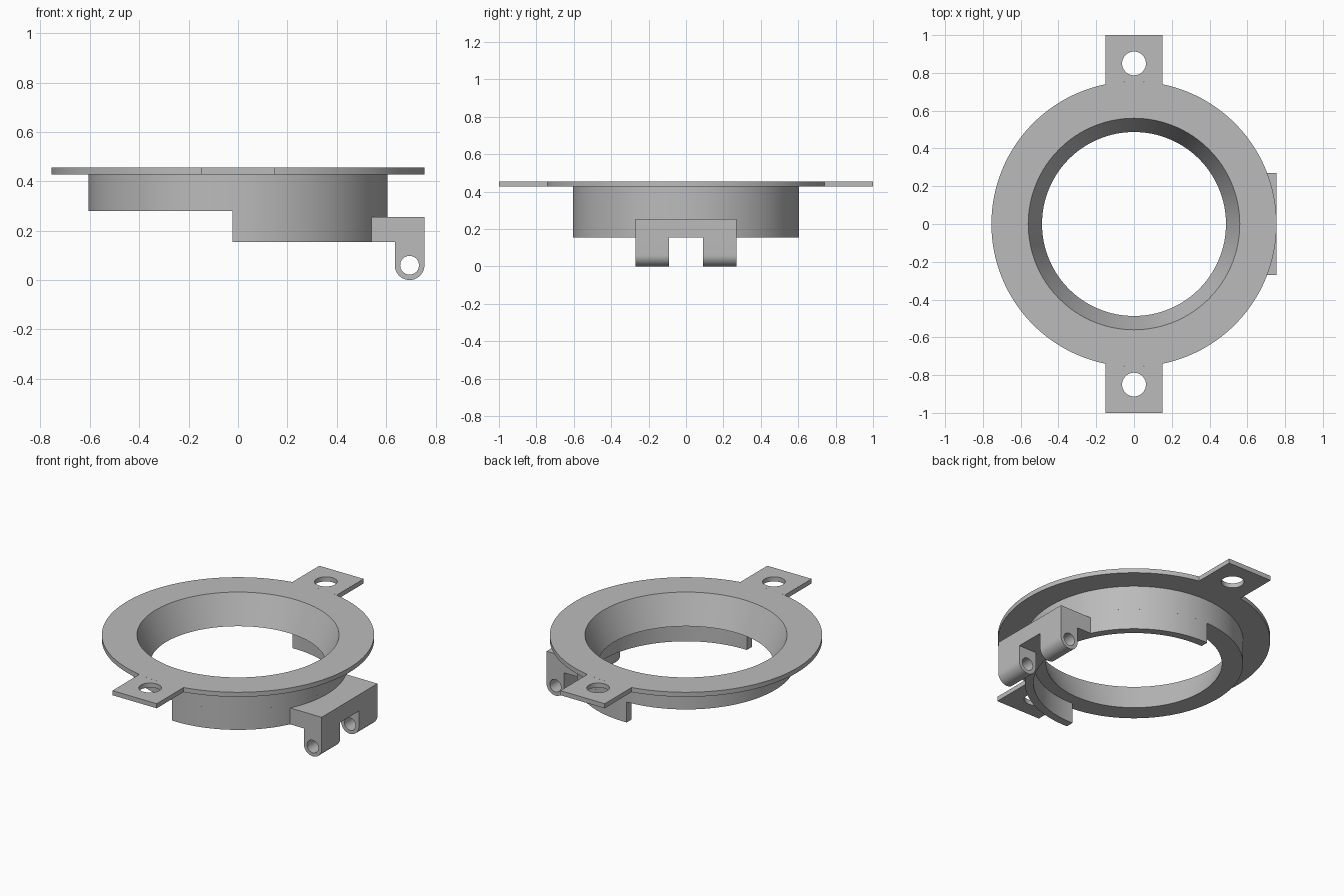
import bpy, bmesh
from math import pi, cos, sin, acos, asin, radians

cube = bpy.data.objects.get("Cube")
if cube:
    bpy.data.objects.remove(cube, do_unlink=True)

grey = bpy.data.materials.new("plain grey")
grey.use_nodes = True
GREY = (0.5, 0.5, 0.5, 1)
grey.diffuse_color = GREY
grey.node_tree.nodes["Principled BSDF"].inputs["Base Color"].default_value = GREY


def arc(radius, start, end, steps, cx=0, cy=0):
    """Points along an arc, both ends included."""
    angles = [start + (end - start) * i / steps for i in range(steps + 1)]
    return [(cx + radius * cos(a), cy + radius * sin(a)) for a in angles]


def circle(radius, cx, cy, steps=40):
    return arc(radius, 0, 2 * pi, steps, cx, cy)[:-1]


def finish(obj, bm):
    """Weld, fix normals, colour and shade the part."""
    bmesh.ops.remove_doubles(bm, verts=bm.verts, dist=1e-5)
    bmesh.ops.recalc_face_normals(bm, faces=bm.faces)
    bm.to_mesh(obj.data)
    bm.free()
    obj.data.materials.clear()
    obj.data.materials.append(grey)
    bpy.ops.object.select_all(action='DESELECT')
    obj.select_set(True)
    bpy.context.view_layer.objects.active = obj
    bpy.ops.object.shade_smooth_by_angle(angle=radians(30))
    return obj


def plate(name, loops, thickness, location, rotation=(0, 0, 0)):
    """Extrude an outline, with any further loops cut out as holes."""
    curve = bpy.data.curves.new(name, 'CURVE')
    curve.dimensions = '2D'
    curve.fill_mode = 'BOTH'
    curve.extrude = thickness / 2
    for loop in loops:
        spline = curve.splines.new('POLY')
        spline.points.add(len(loop) - 1)
        for point, (x, y) in zip(spline.points, loop):
            point.co = (x, y, 0, 1)
        spline.use_cyclic_u = True
    obj = bpy.data.objects.new(name, curve)
    bpy.context.collection.objects.link(obj)
    bpy.ops.object.select_all(action='DESELECT')
    obj.select_set(True)
    bpy.context.view_layer.objects.active = obj
    bpy.ops.object.convert(target='MESH')
    obj = bpy.context.view_layer.objects.active
    obj.location = location
    obj.rotation_euler = rotation
    bm = bmesh.new()
    bm.from_mesh(obj.data)
    return finish(obj, bm)


def lathe(name, profile, steps):
    """Revolve a closed (radius, height) profile about the z axis."""
    mesh = bpy.data.meshes.new(name)
    obj = bpy.data.objects.new(name, mesh)
    bpy.context.collection.objects.link(obj)
    bm = bmesh.new()
    verts = [bm.verts.new((r, 0, z)) for r, z in profile]
    edges = [bm.edges.new((verts[i - 1], verts[i])) for i in range(len(verts))]
    bmesh.ops.spin(bm, geom=verts + edges, cent=(0, 0, 0), axis=(0, 0, 1),
                   angle=2 * pi, steps=steps)
    return finish(obj, bm)


FLANGE_R, COLLAR_R, SKIRT_R = 0.755, 0.605, 0.557
TOP, UNDER, LEDGE, SKIRT_Z = 0.455, 0.427, 0.28, 0.155

# Flange and collar with a tapered bore
lathe("flanged_collar", [(0.56, TOP), (FLANGE_R, TOP), (FLANGE_R, UNDER),
                         (COLLAR_R, UNDER), (COLLAR_R, LEDGE), (0.487, LEDGE)], 128)

# Mounting tabs with screw holes, front and back
half = asin(0.15 / FLANGE_R)
tab = arc(FLANGE_R, pi / 2 - half, pi / 2 + half, 12) + [(-0.15, 1), (0.15, 1)]
for name, turn in (("back_tab", 0), ("front_tab", pi)):
    plate(name, [tab, circle(0.063, 0, 0.85)], TOP - UNDER,
          (0, 0, (TOP + UNDER) / 2), (0, 0, turn))

# Thin half-round skirt below the collar
outer = acos(-0.022 / COLLAR_R)
inner = acos(-0.022 / SKIRT_R)
plate("half_skirt", [arc(COLLAR_R, -outer, outer, 64) + arc(SKIRT_R, inner, -inner, 64)],
      LEDGE - SKIRT_Z, (0, 0, (LEDGE + SKIRT_Z) / 2))

# Hinge block fitted against the skirt
WIDE = 0.27
edge = asin(WIDE / COLLAR_R)
plate("hinge_block", [arc(COLLAR_R, edge, -edge, 24) + [(FLANGE_R, -WIDE), (FLANGE_R, WIDE)]],
      0.1, (0, 0, SKIRT_Z + 0.05))

# Rounded hinge lugs with pin holes
LUG_R = 0.06
lug_x = FLANGE_R - LUG_R
lug = arc(LUG_R, pi, 2 * pi, 24, lug_x, LUG_R) + [(FLANGE_R, SKIRT_Z), (lug_x - LUG_R, SKIRT_Z)]
for name, side in (("front_lug", -1), ("back_lug", 1)):
    plate(name, [lug, circle(0.038, lug_x, LUG_R)], 0.18,
          (0, side * 0.18, 0), (pi / 2, 0, 0))
